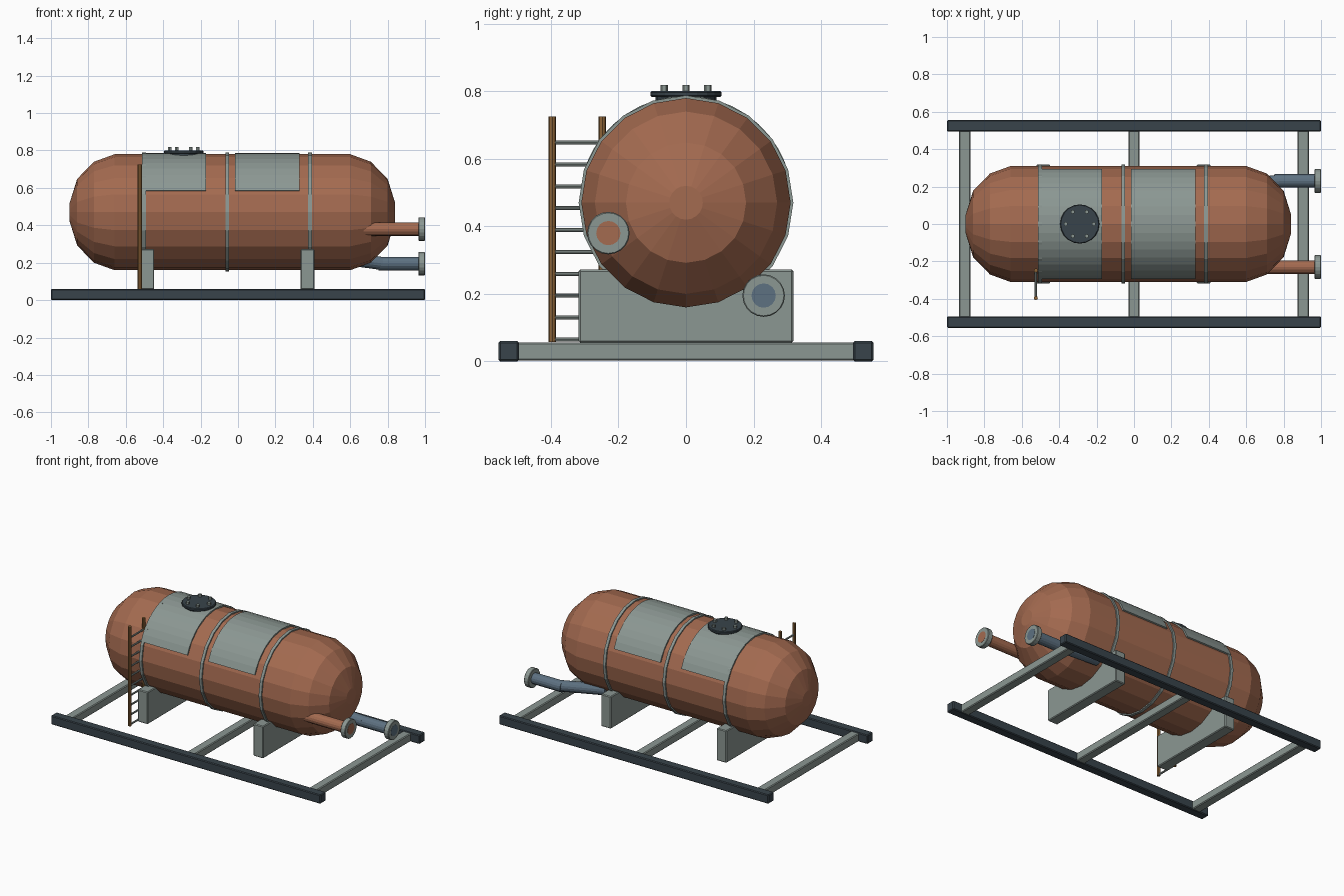
import bpy, bmesh
from math import sin, cos, pi, radians
from mathutils import Vector

old = bpy.data.objects.get("Cube")
if old:
    bpy.data.objects.remove(old, do_unlink=True)


def material(name, rgb):
    m = bpy.data.materials.new(name)
    m.use_nodes = True
    m.diffuse_color = (*rgb, 1)
    m.node_tree.nodes["Principled BSDF"].inputs["Base Color"].default_value = (*rgb, 1)
    return m


RUST = material("rust orange", (0.37, 0.145, 0.08))
GREY = material("light grey", (0.26, 0.31, 0.29))
DARK = material("dark slate", (0.04, 0.057, 0.07))
BLUE = material("steel blue", (0.11, 0.165, 0.22))
WOOD = material("ochre brown", (0.27, 0.13, 0.04))

AXIS_Z = 0.47      # height of the tank axis
SEGMENTS = 20


def finish(name, bm, mat, bevel=0):
    bmesh.ops.recalc_face_normals(bm, faces=bm.faces)
    mesh = bpy.data.meshes.new(name)
    bm.to_mesh(mesh)
    bm.free()
    ob = bpy.data.objects.new(name, mesh)
    bpy.context.collection.objects.link(ob)
    mesh.materials.append(mat)
    if bevel:
        mod = ob.modifiers.new("edge", "BEVEL")
        mod.width = bevel
        mod.segments = 1
    return ob


def box(name, lo, hi, mat, bevel=0.005):
    bm = bmesh.new()
    bmesh.ops.create_cube(bm, size=1)
    lo, hi = Vector(lo), Vector(hi)
    for v in bm.verts:
        v.co = (lo + hi) / 2 + v.co * (hi - lo)
    return finish(name, bm, mat, bevel)


def rod(name, a, b, radius, mat, sides=12, bevel=0):
    a, b = Vector(a), Vector(b)
    bm = bmesh.new()
    bmesh.ops.create_cone(bm, cap_ends=True, segments=sides, radius1=radius,
                          radius2=radius, depth=(b - a).length)
    turn = (b - a).to_track_quat("Z", "Y")
    for v in bm.verts:
        v.co = (a + b) / 2 + turn @ v.co
    return finish(name, bm, mat, bevel)


def around_axis(name, profile, mat, start, sweep, steps, closed_profile=False):
    """Sweep an (x, radius) profile around the tank axis, angles from the top."""
    bm = bmesh.new()
    full = sweep >= 2 * pi
    rings = []
    for i in range(steps if full else steps + 1):
        a = start + sweep * i / steps
        rings.append([bm.verts.new((x, r * sin(a), AXIS_Z + r * cos(a))) for x, r in profile])
    n = len(profile)
    for i in range(steps):
        r0, r1 = rings[i], rings[(i + 1) % len(rings)]
        for j in range(n if closed_profile else n - 1):
            k = (j + 1) % n
            bm.faces.new((r0[j], r0[k], r1[k], r1[j]))
    if not full:
        bm.faces.new(rings[0])
        bm.faces.new(rings[-1])
    elif not closed_profile:
        bm.faces.new([r[0] for r in rings])
        bm.faces.new([r[-1] for r in rings])
    return finish(name, bm, mat)


# Skid frame
for side, y in (("front", -0.525), ("back", 0.525)):
    box(f"{side}_skid_rail", (-1, y - 0.03, 0), (1, y + 0.03, 0.06), DARK)
for i, x in enumerate((-0.905, 0, 0.905)):
    box(f"cross_beam_{i + 1}", (x - 0.03, -0.5, 0.002), (x + 0.03, 0.5, 0.056), GREY)

# Tank with stepped domes, mirrored about its middle
half = [(0.87, 0.05), (0.83, 0.178), (0.74, 0.27), (0.63, 0.31)]
tank = [(-x - 0.03, r) for x, r in half] + [(x - 0.03, r) for x, r in reversed(half)]
around_axis("tank_shell", tank, RUST, 0, 2 * pi, SEGMENTS)

# Saddles
for side, x in (("right", -0.485), ("left", 0.372)):
    box(f"{side}_saddle", (x - 0.037, -0.318, 0.056), (x + 0.037, 0.318, 0.272), GREY)

# Straps
for i, x in enumerate((-0.502, -0.057, 0.385)):
    w = 0.01
    around_axis(f"strap_{i + 1}", [(x - w, 0.3), (x + w, 0.3), (x + w, 0.318), (x - w, 0.318)],
                GREY, 0, 2 * pi, SEGMENTS, True)

# Cover panels over the upper half
spread = radians(68.5)
for i, x in enumerate((-0.342, 0.157)):
    w = 0.172
    around_axis(f"cover_panel_{i + 1}", [(x - w, 0.3), (x + w, 0.3), (x + w, 0.317), (x - w, 0.317)],
                GREY, -spread, 2 * spread, 16, True)

# Manhole with bolts
HX = -0.29
rod("manhole_collar", (HX, 0, 0.75), (HX, 0, 0.788), 0.09, DARK, 20)
rod("manhole_lid", (HX, 0, 0.783), (HX, 0, 0.801), 0.105, DARK, 20, 0.004)
for i in range(6):
    a = i * pi / 3
    bx, by = HX + 0.075 * cos(a), 0.075 * sin(a)
    rod(f"lid_bolt_{i + 1}", (bx, by, 0.795), (bx, by, 0.818), 0.011, GREY, 6)

# Ladder
LX = -0.525
for side, y in (("outer", -0.396), ("inner", -0.248)):
    rod(f"{side}_ladder_rail", (LX, y, 0.058), (LX, y, 0.725), 0.011, WOOD, 8)
for i in range(10):
    z = 0.065 + i * 0.0648
    rod(f"ladder_rung_{i + 1}", (LX, -0.396, z), (LX, -0.248, z), 0.006, GREY, 8)

# Outlet pipes with end flanges
PIPE = 0.036
rod("upper_pipe", (0.62, -0.23, 0.38), (1, -0.23, 0.38), PIPE, RUST, 16)
rod("lower_pipe", (0.75, 0.23, 0.195), (1, 0.23, 0.195), PIPE, BLUE, 16)
rod("lower_pipe_elbow", (0.45, 0.19, 0.24), (0.77, 0.228, 0.196), PIPE - 0.001, BLUE, 16)
for name, y, z in (("upper", -0.23, 0.38), ("lower", 0.23, 0.195)):
    rod(f"{name}_flange", (0.964, y, z), (0.999, y, z), 0.063, GREY, 20, 0.003)
